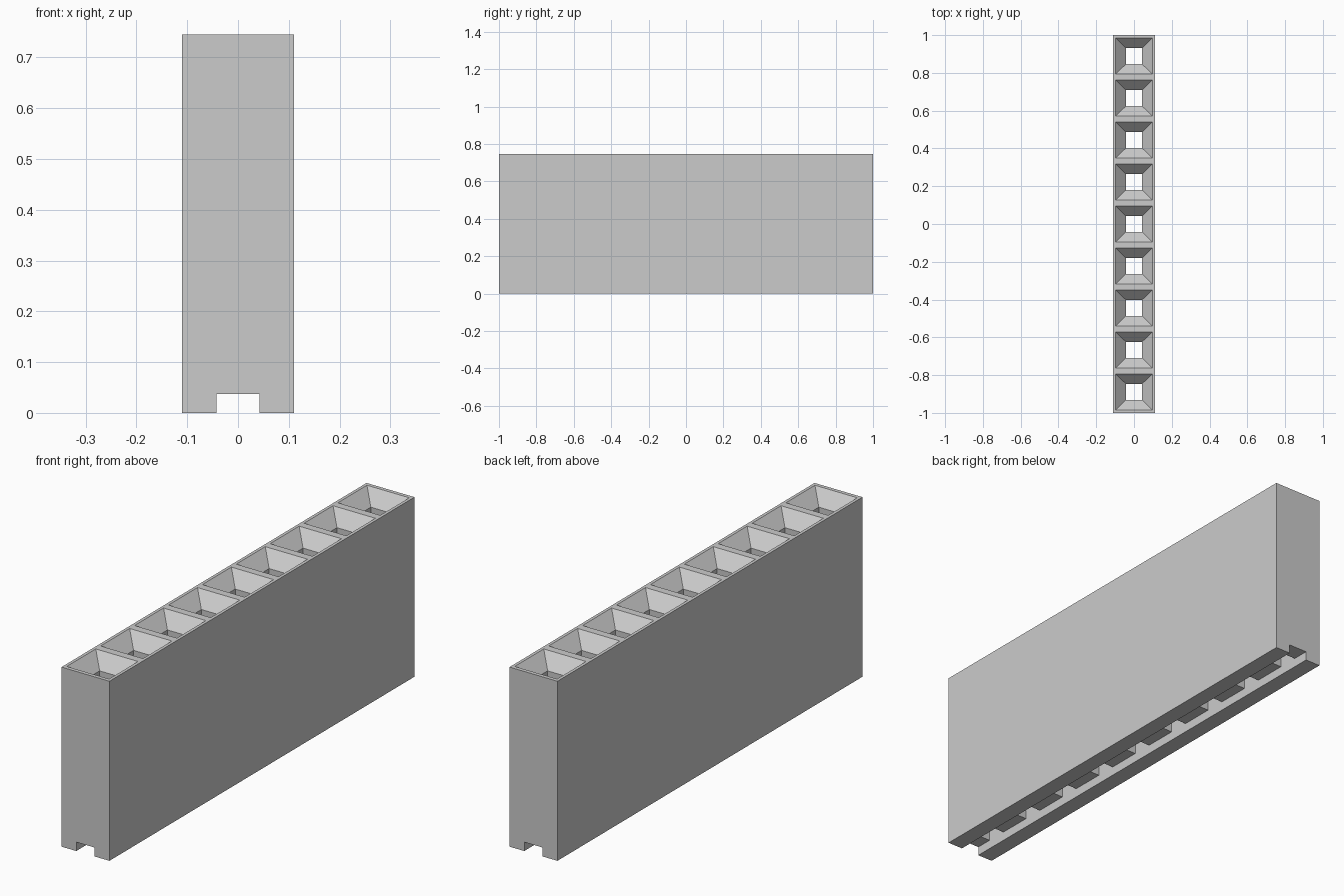
import bpy, bmesh

cube = bpy.data.objects.get("Cube")
if cube:
    bpy.data.objects.remove(cube, do_unlink=True)

HALF_W, HALF_L, HEIGHT = 0.11, 1.0, 0.745
CELLS, PITCH = 9, 2 / 9
RIM, HOLE = 0.097, 0.042
SLOT_H, FUNNEL_D = 0.037, 0.056

grey = bpy.data.materials.new("plain grey")
grey.use_nodes = True
colour = (0.6, 0.6, 0.6, 1)
grey.diffuse_color = colour
grey.node_tree.nodes["Principled BSDF"].inputs["Base Color"].default_value = colour

bm = bmesh.new()


def ring(cy, half_x, half_y, z):
    """Four corners of a horizontal rectangle."""
    return [bm.verts.new((sx * half_x, cy + sy * half_y, z))
            for sx, sy in ((-1, -1), (1, -1), (1, 1), (-1, 1))]


def bridge(a, b):
    """Walls between two matching rings."""
    for i in range(4):
        j = (i + 1) % 4
        bm.faces.new((a[i], a[j], b[j], b[i]))


def frame(cy, half_x, inner):
    """Flat band of one cell around its opening."""
    bridge(ring(cy, half_x, PITCH / 2, inner[0].co.z), inner)


# Each cell: top rim, sloped funnel, straight shaft and slot ceiling
for n in range(CELLS):
    cy = (n - (CELLS - 1) / 2) * PITCH
    rim = ring(cy, RIM, RIM - 0.002, HEIGHT)
    throat = ring(cy, HOLE, HOLE, HEIGHT - FUNNEL_D)
    outlet = ring(cy, HOLE, HOLE, SLOT_H)
    frame(cy, HALF_W, rim)
    bridge(rim, throat)
    bridge(throat, outlet)
    for y in (-PITCH / 2, PITCH / 2):
        edge = [bm.verts.new((s * HOLE, cy + y, SLOT_H)) for s in (-1, 1)]
        near = outlet[:2] if y < 0 else [outlet[3], outlet[2]]
        bm.faces.new((edge[0], edge[1], near[1], near[0]))

# Outer shell: notched end profile swept along the length
profile = [(-HALF_W, HEIGHT), (-HALF_W, 0), (-HOLE, 0), (-HOLE, SLOT_H),
           (HOLE, SLOT_H), (HOLE, 0), (HALF_W, 0), (HALF_W, HEIGHT)]
ends = [[bm.verts.new((x, y, z)) for x, z in profile] for y in (-HALF_L, HALF_L)]
for end in ends:
    bm.faces.new(end)
for i in range(len(profile) - 1):
    if i != 3:  # the slot ceiling is made with the cells
        bm.faces.new((ends[0][i], ends[0][i + 1], ends[1][i + 1], ends[1][i]))

bmesh.ops.remove_doubles(bm, verts=bm.verts, dist=0.0005)
bmesh.ops.recalc_face_normals(bm, faces=bm.faces)

mesh = bpy.data.meshes.new("funnel_block")
bm.to_mesh(mesh)
bm.free()
mesh.materials.append(grey)
block = bpy.data.objects.new("funnel_block", mesh)
bpy.context.collection.objects.link(block)
